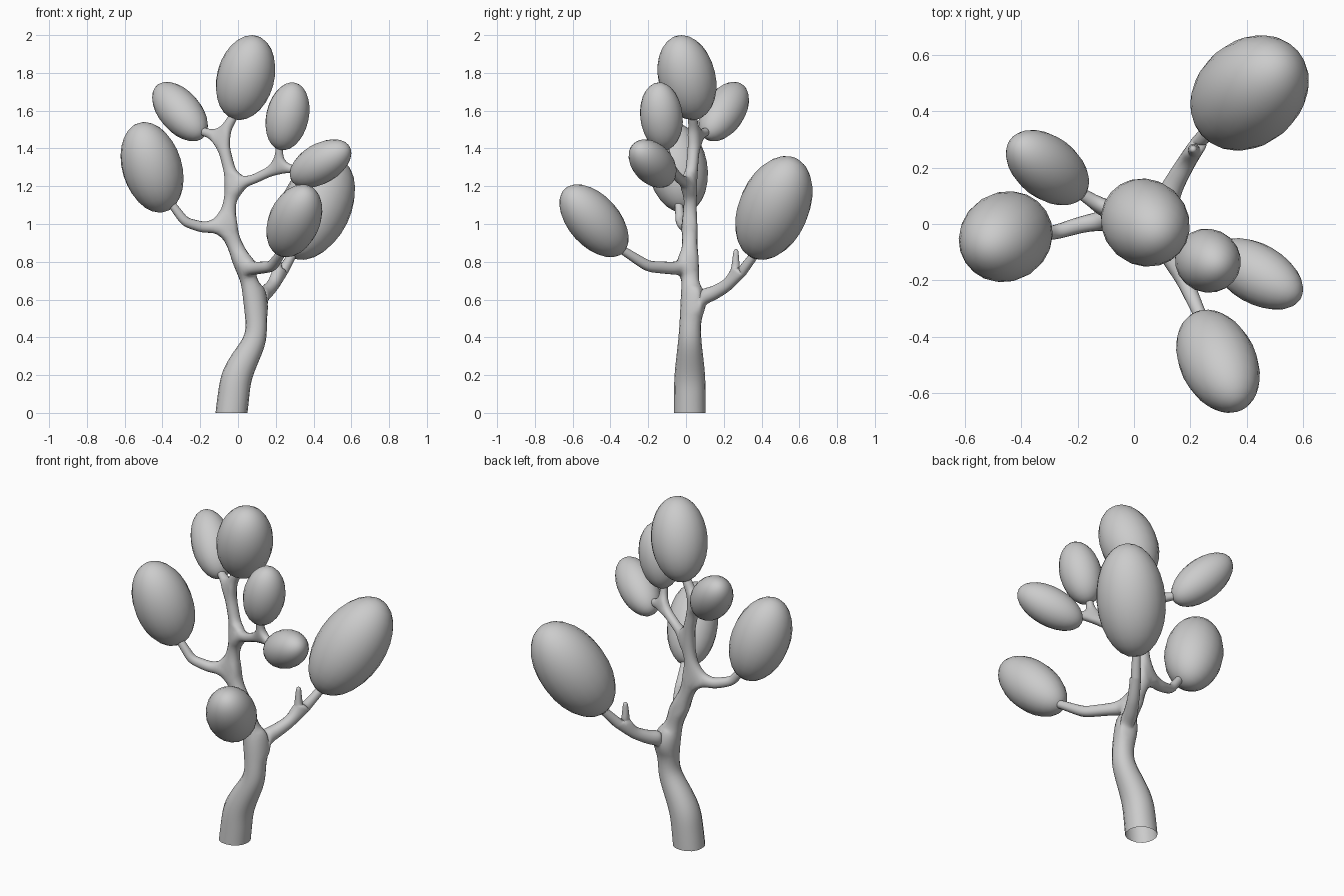
import bpy, bmesh
from mathutils import Vector

if "Cube" in bpy.data.objects:
    bpy.data.objects.remove(bpy.data.objects["Cube"])

# Branch skeleton: vertices with a radius, joined into one tree
nodes, radii, edges = [], [], []


def grow(start, points):
    """Add a chain of (x, y, z, radius) from node `start`; return new indices."""
    ids, last = [], start
    for x, y, z, r in points:
        nodes.append((x, y, z))
        radii.append(r * 1.07)
        i = len(nodes) - 1
        if last is not None:
            edges.append((last, i))
        ids.append(i)
        last = i
    return ids


# Trunk (starts below ground and is trimmed flat later)
trunk = grow(None, [(-0.05, 0.02, -0.20, 0.086), (-0.035, 0.02, 0.0, 0.086),
                    (-0.01, 0.02, 0.20, 0.084), (0.10, 0.02, 0.40, 0.060),
                    (0.09, 0.025, 0.60, 0.052), (0.03, 0.02, 0.78, 0.045),
                    (-0.065, 0.02, 1.00, 0.037), (-0.025, 0.025, 1.21, 0.032),
                    (-0.09, 0.045, 1.46, 0.031), (0.0, 0.03, 1.61, 0.022)])

# Low back branch with a short twig
low = grow(trunk[4], [(0.14, 0.14, 0.63, 0.038), (0.21, 0.26, 0.70, 0.030),
                      (0.30, 0.38, 0.86, 0.022)])
grow(low[1], [(0.21, 0.265, 0.87, 0.012)])
# Front branch
grow(trunk[5], [(0.09, -0.06, 0.765, 0.034), (0.18, -0.20, 0.775, 0.030),
                (0.26, -0.38, 0.89, 0.020)])
# Left branch
grow(trunk[6], [(-0.18, 0.0, 0.98, 0.030), (-0.28, -0.03, 1.01, 0.026),
                (-0.37, -0.04, 1.13, 0.020)])
# Right branch, forked
right = grow(trunk[7], [(0.08, -0.03, 1.235, 0.025), (0.215, -0.09, 1.30, 0.026)])
grow(right[1], [(0.22, -0.115, 1.43, 0.018)])
grow(right[1], [(0.34, -0.13, 1.285, 0.018)])
# Upper left branch
grow(trunk[8], [(-0.22, 0.13, 1.50, 0.018)])

# Skin the skeleton and smooth it
mesh = bpy.data.meshes.new("skeleton")
mesh.from_pydata(nodes, edges, [])
tree = bpy.data.objects.new("trunk_and_branches", mesh)
bpy.context.collection.objects.link(tree)
skin = tree.modifiers.new("skin", 'SKIN')
skin.use_smooth_shade = True
for v, r in zip(mesh.skin_vertices[0].data, radii):
    v.radius = (r, r)
mesh.skin_vertices[0].data[0].use_root = True
sub = tree.modifiers.new("smooth", 'SUBSURF')
sub.levels = sub.render_levels = 2

# Trim the trunk flat at the ground
deps = bpy.context.evaluated_depsgraph_get()
solid = bpy.data.meshes.new_from_object(tree.evaluated_get(deps))
tree.modifiers.clear()
tree.data = solid
bm = bmesh.new()
bm.from_mesh(solid)
bmesh.ops.bisect_plane(bm, geom=bm.verts[:] + bm.edges[:] + bm.faces[:],
                       plane_co=(0, 0, 0), plane_no=(0, 0, 1), clear_inner=True)
bmesh.ops.recalc_face_normals(bm, faces=bm.faces[:])
for f in bm.faces:
    f.smooth = True
bm.to_mesh(solid)
bm.free()


# Foliage: egg-shaped clumps stretched along an axis
def foliage(name, centre, axis, length, width):
    bpy.ops.mesh.primitive_uv_sphere_add(segments=20, ring_count=14, radius=1,
                                         location=centre)
    ob = bpy.context.object
    ob.name = name
    ob.scale = (width, width, length)
    ob.rotation_euler = Vector(axis).to_track_quat('Z', 'Y').to_euler()
    bpy.ops.object.shade_smooth()


for args in [
    ("foliage_top", (0.04, 0.005, 1.775), (0.25, -0.22, 0.94), 0.232, 0.152),
    ("foliage_low_back", (0.41, 0.465, 1.085), (0.41, 0.36, 0.84), 0.305, 0.186),
    ("foliage_left", (-0.455, -0.045, 1.30), (-0.28, -0.18, 0.94), 0.248, 0.158),
    ("foliage_upper_left", (-0.307, 0.20, 1.595), (-0.587, 0.45, 0.673), 0.20, 0.111),
    ("foliage_upper_right", (0.262, -0.13, 1.57), (0.22, -0.10, 0.97), 0.183, 0.113),
    ("foliage_right", (0.437, -0.177, 1.32), (0.775, -0.44, 0.455), 0.192, 0.106),
    ("foliage_front", (0.298, -0.487, 1.017), (0.31, -0.635, 0.707), 0.237, 0.136),
]:
    foliage(*args)
